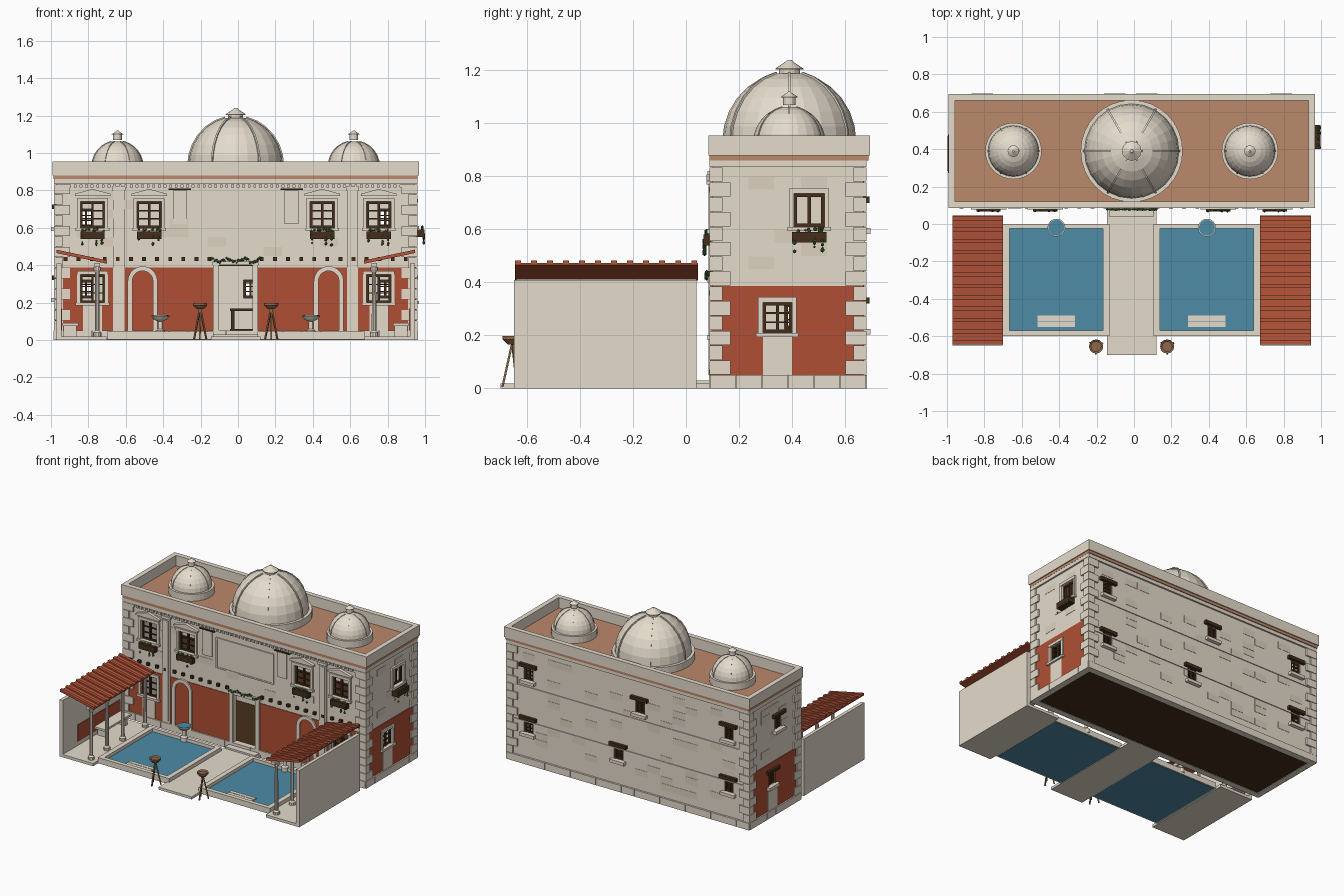
import bpy, bmesh, math, random
from mathutils import Matrix, Vector

random.seed(4)
old = bpy.data.objects.get("Cube")
if old:
    bpy.data.objects.remove(old)

SHIFT = -0.0125  # the house sits slightly off centre because of one side flower box
COLOURS = {
    "cream_stone": (0.78, 0.71, 0.60), "worn_stone": (0.72, 0.64, 0.53),
    "red_plaster": (0.43, 0.078, 0.034), "red_tile": (0.46, 0.09, 0.04),
    "roof_clay": (0.50, 0.25, 0.145), "pool_blue": (0.075, 0.26, 0.38),
    "dark_wood": (0.06, 0.027, 0.011), "light_wood": (0.28, 0.14, 0.07),
    "leaf_green": (0.06, 0.15, 0.035),
}
MATS = {}
for cname, rgb in COLOURS.items():
    m = bpy.data.materials.new(cname)
    m.use_nodes = True
    m.diffuse_color = (*rgb, 1)
    m.node_tree.nodes["Principled BSDF"].inputs["Base Color"].default_value = (*rgb, 1)
    MATS[cname] = m

PARTS = {}


def part(name, mat):
    return PARTS.setdefault(name, (bmesh.new(), mat))[0]


def frame(u, d, origin):
    """Wall frame: u runs along the wall, d points outward, z is up."""
    m = Matrix((u, d, (0, 0, 1))).transposed().to_4x4()
    m.translation = origin
    return m


WORLD = Matrix.Identity(4)
PLANE = frame((1, 0, 0), (0, -1, 0), (0, 0, 0))
FRONT = frame((1, 0, 0), (0, -1, 0), (0, 0.10, 0))
BACK = frame((1, 0, 0), (0, 1, 0), (0, 0.67, 0))
RIGHT = frame((0, 1, 0), (1, 0, 0), (0.96, 0, 0))
LEFT = frame((0, 1, 0), (-1, 0, 0), (-0.96, 0, 0))


def box(name, mat, x0, x1, y0, y1, z0, z1, m=WORLD):
    loc = Matrix.Translation(((x0 + x1) / 2, (y0 + y1) / 2, (z0 + z1) / 2))
    size = Matrix.Diagonal((abs(x1 - x0), abs(y1 - y0), abs(z1 - z0), 1))
    bmesh.ops.create_cube(part(name, mat), size=1, matrix=m @ loc @ size)


def prism(name, mat, pts, d0, d1, m):
    bm = part(name, mat)
    a, b = [[bm.verts.new(m @ Vector((u, d, z))) for u, z in pts] for d in (d0, d1)]
    bm.faces.new(a)
    bm.faces.new(b)
    for i in range(len(pts)):
        j = (i + 1) % len(pts)
        bm.faces.new((a[i], a[j], b[j], b[i]))


def lathe(name, mat, profile, x, y, sides=12):
    bm = part(name, mat)
    rings = []
    for r, z in profile:
        angles = [2 * math.pi * k / sides for k in range(sides)]
        rings.append([bm.verts.new((x + r * math.cos(a), y + r * math.sin(a), z)) for a in angles])
    for lo, hi in zip(rings, rings[1:]):
        for k in range(sides):
            n = (k + 1) % sides
            bm.faces.new((lo[k], lo[n], hi[n], hi[k]))
    bm.faces.new(rings[0])
    bm.faces.new(rings[-1])


def leaves(name, m, u0, u1, d, z0, z1, count):
    for _ in range(count):
        p = Vector((random.uniform(u0, u1), d, random.uniform(z0, z1)))
        bmesh.ops.create_icosphere(part(name, "leaf_green"), subdivisions=1,
                                   radius=random.uniform(0.005, 0.009), matrix=m @ Matrix.Translation(p))


def window(m, u, z0, z1, w, rustic=False, hood=False, flowers=0, rows=3):
    h = w / 2
    box("opening_cutter", "cream_stone", u - h, u + h, -0.06, 0.03, z0, z1, m)
    t = 0.012
    # casement bars
    for a in (-h + t / 2, 0, h - t / 2):
        box("window_frames", "dark_wood", u + a - t / 2, u + a + t / 2, -0.02, -0.005, z0, z1, m)
    for k in range(rows + 1):
        zc = z0 + t / 2 + (z1 - z0 - t) * k / rows
        s = t / 2 if k in (0, rows) else t / 4
        box("window_frames", "dark_wood", u - h, u + h, -0.018, -0.007, zc - s, zc + s, m)
    if rustic:
        box("window_lintels", "dark_wood", u - h - 0.03, u + h + 0.03, -0.01, 0.022, z1, z1 + 0.024, m)
        box("window_sills", "cream_stone", u - h - 0.02, u + h + 0.02, -0.01, 0.027, z0 - 0.022, z0, m)
        return
    # stone surround
    for s in (-1, 1):
        box("window_surrounds", "cream_stone", u + s * h, u + s * (h + 0.018), -0.01, 0.012, z0, z1, m)
    box("window_surrounds", "cream_stone", u - h - 0.018, u + h + 0.018, -0.01, 0.014, z1, z1 + 0.02, m)
    box("window_sills", "cream_stone", u - h - 0.025, u + h + 0.025, -0.01, 0.02, z0 - 0.016, z0, m)
    if hood:
        prism("window_hoods", "cream_stone", [(u - h - 0.03, z1 + 0.03), (u + h + 0.03, z1 + 0.03),
              (u + h + 0.03, z1 + 0.042), (u, z1 + 0.068), (u - h - 0.03, z1 + 0.042)], 0, 0.022, m)
    if flowers:
        box("flower_boxes", "dark_wood", u - 0.065, u + 0.065, 0.003, flowers, z0 - 0.06, z0 - 0.02, m)
        leaves("flower_box_plants", m, u - 0.06, u + 0.06, flowers - 0.012, z0 - 0.02, z0 - 0.005, 12)
        for s in (-0.055, 0.02, 0.05):
            leaves("flower_box_plants", m, u + s, u + s, flowers - 0.004, z0 - 0.095, z0 - 0.04, 5)


# House shell, floors and flat roof
box("house_walls", "cream_stone", -0.96, 0.96, 0.10, 0.67, 0.0, 0.86)
box("room_cutter", "cream_stone", -0.93, 0.93, 0.13, 0.64, -0.02, 0.9)
box("ground_floor", "dark_wood", -0.935, 0.935, 0.125, 0.645, 0.003, 0.05)
box("upper_floor", "dark_wood", -0.935, 0.935, 0.125, 0.645, 0.395, 0.405)
box("roof_slab", "roof_clay", -0.973, 0.973, 0.088, 0.688, 0.86, 0.88)
for s in (-1, 1):
    box("parapet", "cream_stone", s * 0.945, s * 0.98, 0.085, 0.695, 0.88, 0.955)
for y in (0.085, 0.66):
    box("parapet", "cream_stone", -0.945, 0.945, y, y + 0.035, 0.88, 0.955)

# Red plaster, worn stones, plinth and cornice on each wall
for m, u0, u1 in ((FRONT, -0.96, 0.96), (RIGHT, 0.10, 0.67), (LEFT, 0.10, 0.67)):
    box("red_plaster_bands", "red_plaster", u0, u1, 0, 0.004, 0.05, 0.387, m)
for m, half, mid, low, count in ((FRONT, 0.85, 0, 9, 14), (BACK, 0.85, 0, 2, 40),
                                 (RIGHT, 0.15, 0.385, 9, 7), (LEFT, 0.15, 0.385, 9, 7)):
    cells = [(c, r) for c in range(round(half * 20)) for r in range(low, 16)]
    for c, r in random.sample(cells, count):
        u, z = mid - half + c * 0.1, r * 0.05
        box("worn_stones", "worn_stone", u, u + 0.098, 0, 0.002, z, z + 0.048, m)
for m, u0, u1 in ((FRONT, -0.97, 0.97), (BACK, -0.97, 0.97), (RIGHT, 0.09, 0.68), (LEFT, 0.09, 0.68)):
    box("cornice", "cream_stone", u0, u1, -0.002, 0.012, 0.835, 0.86, m)
    n = round((u1 - u0) / 0.1)
    step = (u1 - u0) / n
    for k in range(n):
        box("plinth_blocks", "cream_stone", u0 + k * step, u0 + (k + 1) * step - 0.002,
            -0.002, 0.014, 0, 0.05, m)
for z in (0.30, 0.55):
    box("back_mouldings", "cream_stone", -0.96, 0.96, 0, 0.006, z, z + 0.008, BACK)
for k in range(64):
    box("dentils", "cream_stone", -0.955 + k * 0.03, -0.94 + k * 0.03, 0, 0.012, 0.815, 0.833, FRONT)

# Corner stones, alternating long and short
for k in range(14):
    z = 0.052 + k * 0.056
    a = 0.085 if k % 2 else 0.05
    b = 0.05 if k % 2 else 0.08
    for s in (-1, 1):
        box("corner_stones", "cream_stone", s * 0.972, s * (0.972 - a), 0.088, 0.088 + b, z, z + 0.053)
        box("corner_stones", "cream_stone", s * 0.972, s * (0.972 - a), 0.682, 0.682 - b, z, z + 0.053)

# Windows
for s in (-1, 1):
    for u in (0.765, 0.4625):
        window(FRONT, s * u, 0.60, 0.74, 0.13, hood=True, flowers=0.034)
    window(FRONT, s * 0.765, 0.20, 0.35, 0.13)
    box("window_aprons", "cream_stone", s * 0.715, s * 0.815, 0, 0.008, 0.05, 0.19, FRONT)
for u, low, high in ((-0.80, 1, 1), (-0.09, 0, 1), (0.08, 1, 0), (0.80, 1, 1)):
    for on, z in ((low, 0.225), (high, 0.605)):
        if on:
            window(BACK, u, z, z + 0.095, 0.075, rustic=True)
window(RIGHT, 0.465, 0.61, 0.735, 0.115, flowers=0.05, rows=1)
window(RIGHT, 0.345, 0.21, 0.325, 0.11)
window(LEFT, 0.34, 0.605, 0.70, 0.075, rustic=True)
window(LEFT, 0.41, 0.225, 0.32, 0.075, rustic=True)
for m, u in ((RIGHT, 0.345), (LEFT, 0.41)):
    box("window_aprons", "cream_stone", u - 0.055, u + 0.055, 0, 0.007, 0.05, 0.204, m)

# Doorway, step and garland
box("opening_cutter", "cream_stone", -0.09, 0.09, -0.06, 0.03, 0.05, 0.40, FRONT)
for s in (-1, 1):
    box("door_surround", "cream_stone", s * 0.09, s * 0.12, -0.03, 0.015, 0.05, 0.40, FRONT)
box("door_surround", "cream_stone", -0.125, 0.125, -0.03, 0.018, 0.40, 0.42, FRONT)
box("door_step", "cream_stone", -0.12, 0.12, 0.0, 0.06, 0.0, 0.03, FRONT)
for k in range(30):
    u = -0.13 + k * 0.009
    z = 0.435 - 0.016 * math.sin(k * 0.32) ** 2
    leaves("door_garland", FRONT, u, u, 0.022, z - 0.008, z + 0.006, 1)

# Table inside the hall
box("hall_table", "dark_wood", -0.03, 0.09, 0.28, 0.40, 0.155, 0.168)
box("hall_table", "dark_wood", -0.025, -0.005, 0.33, 0.35, 0.05, 0.155)
box("hall_table", "dark_wood", -0.03, 0.09, 0.33, 0.35, 0.05, 0.06)

# Facade relief: pilasters, panels, arched niches and beam ends
for s in (-1, 1):
    box("pilasters", "cream_stone", s * 0.595, s * 0.655, 0, 0.010, 0.05, 0.80, FRONT)
    box("pilasters", "cream_stone", s * 0.605, s * 0.645, 0, 0.016, 0.07, 0.79, FRONT)
    box("pilasters", "cream_stone", s * 0.59, s * 0.66, 0, 0.018, 0.80, 0.82, FRONT)
    box("side_panels", "cream_stone", s * 0.26, s * 0.335, 0, 0.010, 0.62, 0.80, FRONT)
    box("panel_rails", "dark_wood", s * 0.24, s * 0.36, 0, 0.014, 0.803, 0.809, FRONT)
    c = s * 0.4975
    for t in (-1, 1):
        box("niche_arches", "cream_stone", c + t * 0.055, c + t * 0.08, 0, 0.014, 0.05, 0.315, FRONT)
    ring = [(math.cos(math.pi * k / 10), math.sin(math.pi * k / 10)) for k in range(11)]
    for (c0, s0), (c1, s1) in zip(ring, ring[1:]):
        prism("niche_arches", "cream_stone",
              [(c + r * cc, 0.315 + r * ss) for r, cc, ss in
               ((0.055, c0, s0), (0.08, c0, s0), (0.08, c1, s1), (0.055, c1, s1))], 0, 0.014, FRONT)
    box("central_panel", "cream_stone", s * 0.22, s * 0.23, 0, 0.008, 0.55, 0.77, FRONT)
box("central_panel", "cream_stone", -0.22, 0.22, 0, 0.004, 0.55, 0.77, FRONT)
for z in (0.55, 0.76):
    box("central_panel", "cream_stone", -0.22, 0.22, 0, 0.008, z, z + 0.01, FRONT)
for k in range(-13, 14):
    if abs(k) > 1:
        box("beam_ends", "dark_wood", k * 0.07 - 0.01, k * 0.07 + 0.01, -0.005, 0.018, 0.424, 0.444, FRONT)


def dome(x, radius, drum, z0, height, cap, top):
    """Faceted dome on a drum, with raised ribs and a flared pointed cap."""
    y = 0.39
    arc = [(math.cos(t * math.pi / 14), math.sin(t * math.pi / 14)) for t in range(7)]
    lathe("dome_drums", "cream_stone", [(drum, 0.87), (drum, z0)], x, y, 32)
    lathe("domes", "cream_stone", [(radius * c, z0 + height * s) for c, s in arc], x, y, 24)
    for k in range(6):
        m = Matrix.Translation((x, y, 0)) @ Matrix.Rotation(k * math.pi / 3, 4, "Z")
        for (c0, s0), (c1, s1) in zip(arc, arc[1:]):
            prism("dome_ribs", "cream_stone",
                  [(radius * q * c, z0 + height * q * s) for q, c, s in
                   ((0.97, c0, s0), (1.025, c0, s0), (1.025, c1, s1), (0.97, c1, s1))],
                  -radius * 0.02, radius * 0.02, m)
    eave = top - cap * 0.7
    lathe("dome_caps", "cream_stone", [(cap * 0.75, eave - cap * 0.9), (cap * 0.75, eave), (cap, eave),
          (cap, eave + cap * 0.08), (cap * 0.3, top - cap * 0.15), (cap * 0.15, top)], x, y, 12)


dome(0, 0.253, 0.273, 0.93, 0.265, 0.053, 1.24)
for s in (-1, 1):
    dome(s * 0.632, 0.136, 0.151, 0.93, 0.135, 0.031, 1.12)

# Courtyard path
box("path", "cream_stone", -0.1325, 0.1325, -0.70, 0.09, 0, 0.018)

for s in (-1, 1):
    # Pool with rim, water and ledges
    box("pool_water", "pool_blue", s * 0.135, s * 0.675, -0.59, -0.01, 0.002, 0.022)
    for x0, x1 in ((0.1175, 0.1525), (0.6525, 0.6875)):
        box("pool_rims", "cream_stone", s * x0, s * x1, -0.60, 0.0, 0.004, 0.045)
    for y0, y1 in ((-0.60, -0.57), (-0.025, 0.0)):
        box("pool_rims", "cream_stone", s * 0.1525, s * 0.6525, y0, y1, 0.004, 0.045)
    for y in (-0.55, -0.518):
        box("pool_ledges", "cream_stone", s * 0.3025, s * 0.5025, y, y + 0.028, 0.01, 0.03)
    # Fountain bowl
    lathe("fountains", "cream_stone", [(0.025, 0.02), (0.025, 0.05), (0.012, 0.06), (0.012, 0.10),
          (0.035, 0.11), (0.048, 0.125), (0.048, 0.13)], s * 0.4025, -0.02, 16)
    lathe("fountain_water", "pool_blue", [(0.043, 0.129), (0.043, 0.133)], s * 0.4025, -0.02, 16)
    # Porch floor, wall, dado and bench
    box("porch_floors", "cream_stone", s * 0.69, s * 0.9575, -0.65, 0.04, 0, 0.02)
    box("porch_walls", "cream_stone", s * 0.9325, s * 0.9575, -0.65, 0.04, 0, 0.41)
    box("porch_dados", "red_plaster", s * 0.928, s * 0.9325, -0.48, 0.0, 0.05, 0.17)
    box("benches", "cream_stone", s * 0.84, s * 0.925, -0.30, 0.0, 0.075, 0.09)
    for y in (-0.27, -0.05):
        box("benches", "cream_stone", s * 0.85, s * 0.92, y, y + 0.02, 0.02, 0.075)
    # Porch columns and beam
    for y in (-0.60, -0.42, -0.24, 0.015):
        lathe("porch_columns", "cream_stone", [(0.022, 0.02), (0.022, 0.04), (0.013, 0.05), (0.011, 0.36),
              (0.02, 0.375), (0.02, 0.39)], s * 0.74, y, 10)
    box("porch_beams", "cream_stone", s * 0.725, s * 0.755, -0.64, 0.04, 0.39, 0.412)
    # Sloping tile roof
    a, b = s * 0.9575, s * 0.6875
    prism("porch_roofs", "red_tile", [(a, 0.465), (b, 0.408), (b, 0.416), (a, 0.473)], -0.045, 0.645, PLANE)
    for k in range(12):
        d = -0.042 + k * 0.0605
        prism("porch_tiles", "red_tile", [(a, 0.47), (b, 0.412), (b, 0.426), (a, 0.483)], d, d + 0.022, PLANE)
    # Tripod brazier
    x, y = s * 0.19, -0.655
    lathe("brazier_bowls", "light_wood", [(0.018, 0.165), (0.038, 0.185), (0.038, 0.197), (0.028, 0.19)], x, y, 12)
    for k in range(3):
        t = k * 2.094 + 0.5
        foot = Vector((math.cos(t) * 0.038, math.sin(t) * 0.038, -0.17))
        m = Matrix.Translation(Vector((x, y, 0.175)) + foot / 2) @ foot.to_track_quat("Z", "Y").to_matrix().to_4x4()
        box("brazier_legs", "light_wood", -0.004, 0.004, -0.004, 0.004, -0.087, 0.087, m)

# Turn the parts into objects
objs = {}
for name, (bm, mat) in PARTS.items():
    bmesh.ops.translate(bm, verts=bm.verts, vec=(SHIFT, 0, 0))
    bmesh.ops.recalc_face_normals(bm, faces=bm.faces)
    me = bpy.data.meshes.new(name)
    bm.to_mesh(me)
    bm.free()
    me.materials.append(MATS[mat])
    objs[name] = bpy.data.objects.new(name, me)
    bpy.context.collection.objects.link(objs[name])

# Hollow the shell and cut the openings
for target, cutters in (("house_walls", ("room_cutter", "opening_cutter")),
                        ("red_plaster_bands", ("opening_cutter",)), ("worn_stones", ("opening_cutter",))):
    bpy.context.view_layer.objects.active = objs[target]
    for c in cutters:
        mod = objs[target].modifiers.new(c, "BOOLEAN")
        mod.operation, mod.solver, mod.object = "DIFFERENCE", "EXACT", objs[c]
        bpy.ops.object.modifier_apply(modifier=mod.name)
for c in ("room_cutter", "opening_cutter"):
    bpy.data.objects.remove(objs[c])
